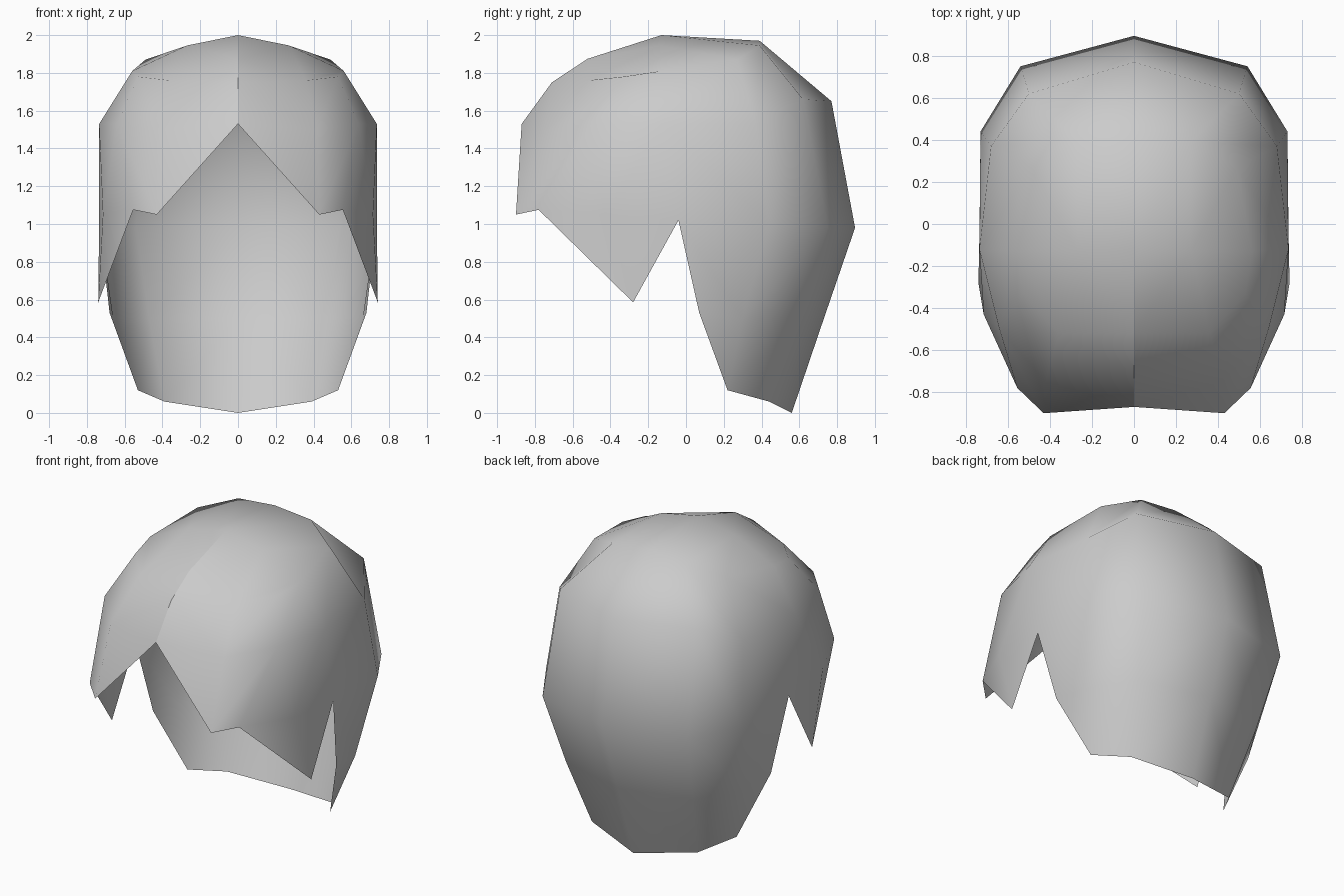
import bpy, bmesh
from mathutils import Vector

cube = bpy.data.objects.get("Cube")
if cube:
    bpy.data.objects.remove(cube, do_unlink=True)

mat = bpy.data.materials.new("hair_grey")
mat.use_nodes = True
colour = (0.6, 0.6, 0.6, 1)
mat.diffuse_color = colour
mat.node_tree.nodes["Principled BSDF"].inputs["Base Color"].default_value = colour

# Strands running from the fringe, over the crown, to the nape
middle = [(0, -.87, 1.53), (0, -.71, 1.75), (0, -.52, 1.875), (0, -.13, 2), (0, .39, 1.97),
          (0, .77, 1.65), (0, .895, .98), (0, .73, .5), (0, .56, 0)]
inner = [(.43, -.9, 1.05), (.42, -.75, 1.5), (.36, -.52, 1.76), (.27, -.13, 1.945), (.27, .39, 1.945),
         (.5, .62, 1.66), (.54, .75, .98), (.47, .6, .5), (.39, .44, .06)]
outer = [(.555, -.78, 1.075), (.64, -.5, 1.53), (.53, -.33, 1.78), (.56, -.13, 1.81), (.49, .27, 1.87),
         (.68, .37, 1.53), (.73, .44, 1.0), (.66, .3, .5), (.53, .22, .12)]

bm = bmesh.new()
cols = [[bm.verts.new(p) for p in col] for col in (middle, inner, outer)]
for a, b in zip(cols, cols[1:]):
    for i in range(len(a) - 1):
        bm.faces.new((a[i], b[i], b[i + 1], a[i + 1]))

# Side panel: pointed sideburn, notch at the ear, and the edge behind it
o = cols[2]
temple, cheek, tip, notch, behind_ear = [bm.verts.new(p) for p in (
    (.735, -.12, 1.53), (.715, -.43, 1.05), (.74, -.28, .585), (.735, -.04, 1.02), (.68, .07, .53))]
for face in ((o[0], tip, cheek), (o[0], cheek, o[1]), (cheek, tip, notch),
             (cheek, notch, temple, o[1]), (o[1], temple, o[3], o[2]),
             (temple, o[5], o[4], o[3]), (temple, notch, o[6], o[5]),
             (notch, behind_ear, o[7], o[6]), (behind_ear, o[8], o[7])):
    bm.faces.new(face)

# Mirror to the other side and turn every face outward
bmesh.ops.mirror(bm, geom=bm.verts[:] + bm.edges[:] + bm.faces[:], axis='X', merge_dist=0.001)
bmesh.ops.remove_doubles(bm, verts=bm.verts[:], dist=0.001)
bmesh.ops.recalc_face_normals(bm, faces=bm.faces[:])
centre = Vector((0, 0, 1))
if sum(f.normal.dot(f.calc_center_median() - centre) for f in bm.faces) < 0:
    bmesh.ops.reverse_faces(bm, faces=bm.faces[:])

# Smooth shading with a sharp parting at the front
for f in bm.faces:
    f.smooth = True
for e in bm.edges:
    if all(abs(v.co.x) < .001 and v.co.y < -.1 for v in e.verts):
        e.smooth = False

mesh = bpy.data.meshes.new("hair_shell")
bm.to_mesh(mesh)
bm.free()
mesh.materials.append(mat)
hair = bpy.data.objects.new("hair_shell", mesh)
bpy.context.collection.objects.link(hair)
